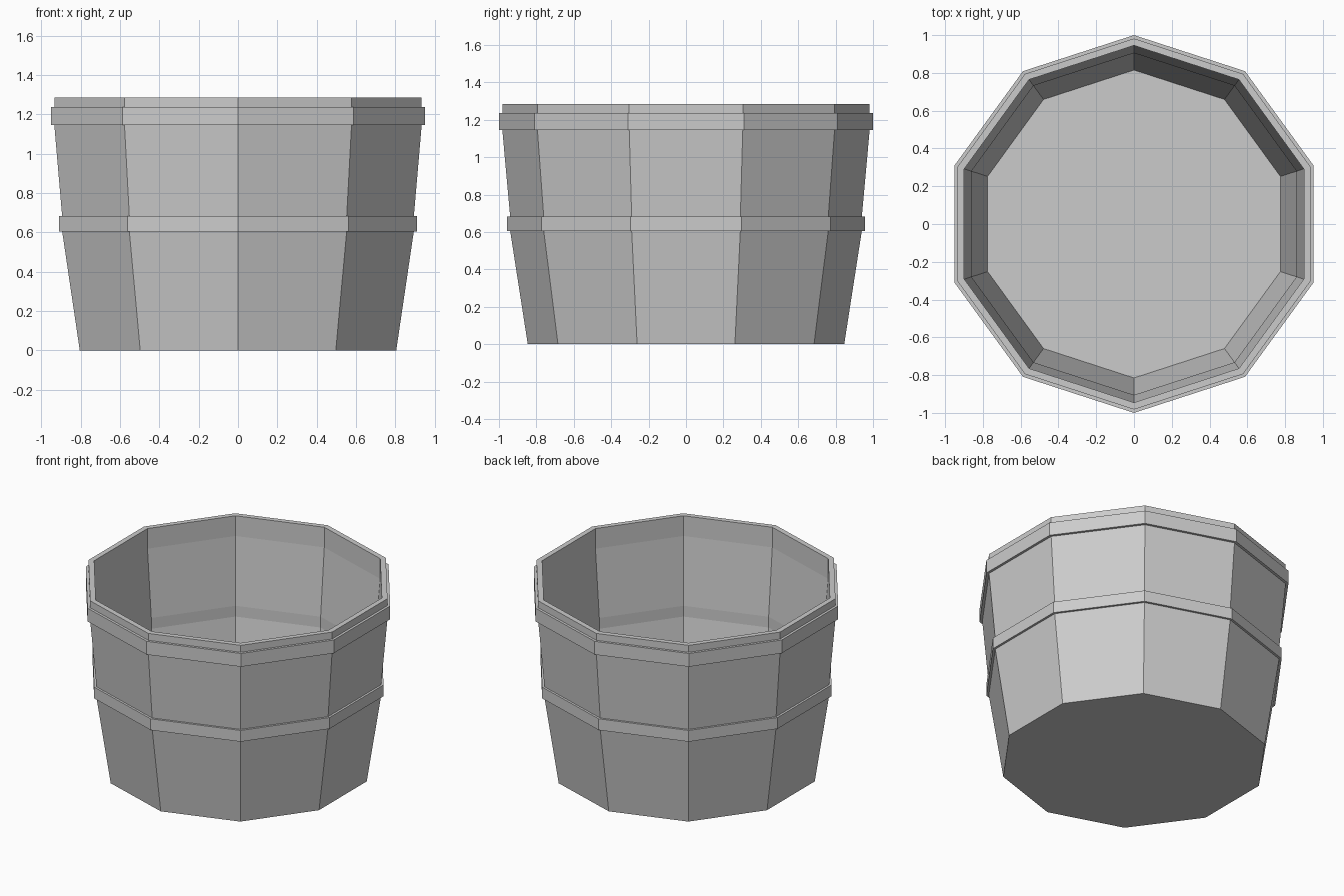
import bpy
import bmesh
from math import cos, sin, pi

cube = bpy.data.objects.get("Cube")
if cube:
    bpy.data.objects.remove(cube, do_unlink=True)

SIDES = 10


def make_material(name, color):
    mat = bpy.data.materials.new(name)
    mat.use_nodes = True
    mat.diffuse_color = color
    mat.node_tree.nodes["Principled BSDF"].inputs["Base Color"].default_value = color
    return mat


def lathe(name, profile, mat, closed=False):
    """Sweep (radius, height) points around z with a corner facing front and back.
    Open profiles get their first and last loops capped."""
    bm = bmesh.new()
    loops = []
    for r, z in profile:
        angles = [pi / 2 + 2 * pi * i / SIDES for i in range(SIDES)]
        loops.append([bm.verts.new((r * cos(a), r * sin(a), z)) for a in angles])
    pairs = list(zip(loops, loops[1:]))
    if closed:
        pairs.append((loops[-1], loops[0]))
    else:
        bm.faces.new(loops[0])
        bm.faces.new(loops[-1])
    for low, high in pairs:
        for i in range(SIDES):
            j = (i + 1) % SIDES
            bm.faces.new((low[i], low[j], high[j], high[i]))
    bmesh.ops.recalc_face_normals(bm, faces=bm.faces)
    mesh = bpy.data.meshes.new(name)
    bm.to_mesh(mesh)
    bm.free()
    mesh.materials.append(mat)
    obj = bpy.data.objects.new(name, mesh)
    bpy.context.collection.objects.link(obj)
    return obj


def hoop(name, inner, outer, bottom, top, mat):
    return lathe(name, [(inner, bottom), (outer, bottom), (outer, top), (inner, top)],
                 mat, closed=True)


grey = make_material("plain_grey", (0.6, 0.6, 0.6, 1))

# Tub: outer wall, rim, inner wall down to the raised floor
lathe("tub_body", [
    (0.846, 0), (0.94, 0.605), (0.94, 0.68), (0.982, 1.145), (0.982, 1.285),
    (0.945, 1.285), (0.945, 1.145), (0.905, 0.68), (0.905, 0.605), (0.815, 0.04),
], grey)

# Hoops around the wall
hoop("middle_hoop", 0.93, 0.956, 0.605, 0.683, grey)
hoop("upper_hoop", 0.97, 1.0, 1.145, 1.237, grey)
